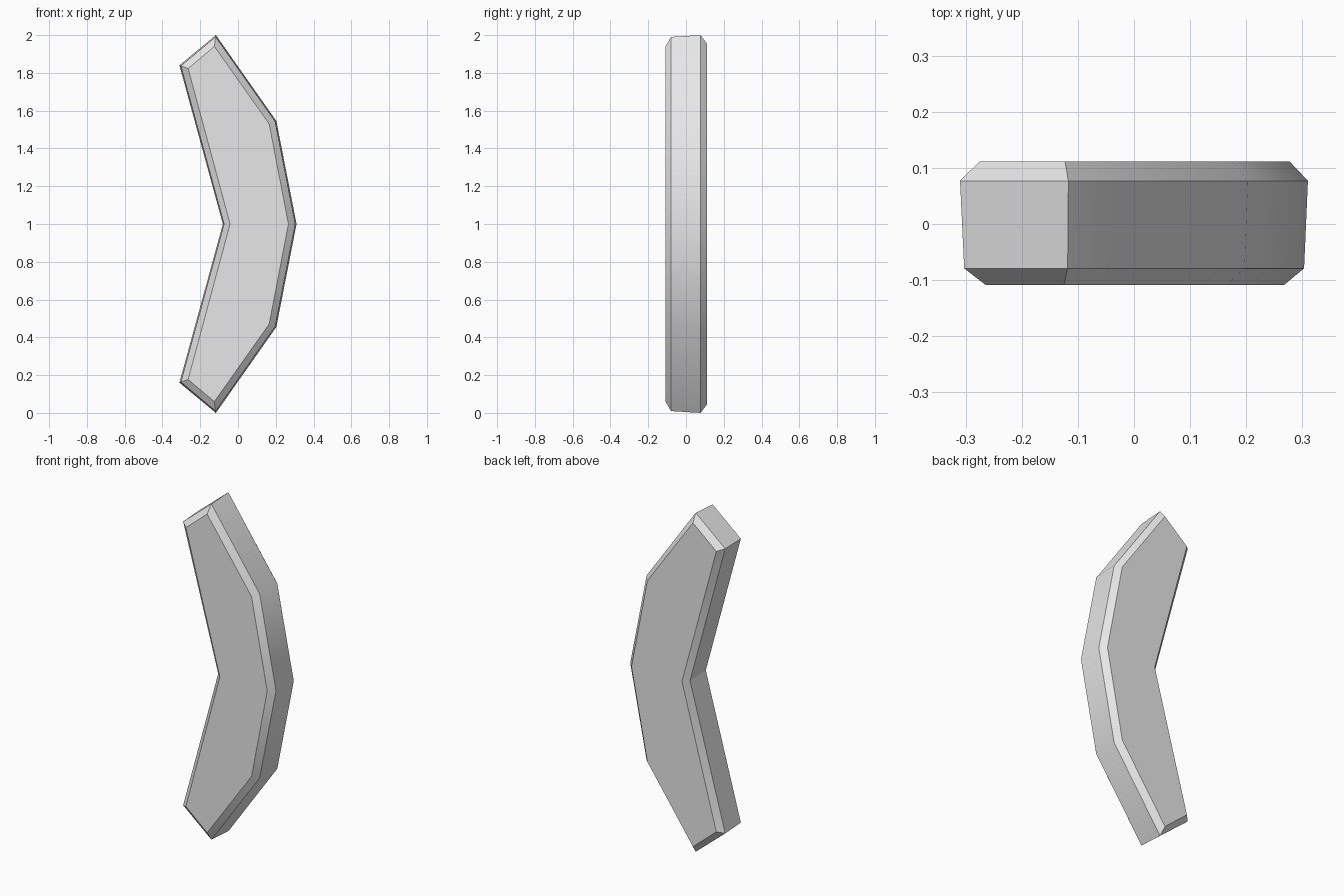
import bpy, bmesh, math
from mathutils import Vector

cube = bpy.data.objects.get("Cube")
if cube:
    bpy.data.objects.remove(cube)

# Upper half of the bent outline (x, z): widest rim and smallest cap
RIM = [(-0.08, 1.0), (-0.31, 1.84), (-0.117, 2.0), (0.203, 1.545), (0.31, 1.0)]
CAP = [(-0.042, 1.0), (-0.264, 1.823), (-0.125, 1.94), (0.165, 1.53), (0.267, 1.0)]

# Depth of each section, and how far it shrinks from rim to cap
SECTIONS = [(-0.109, 1.0), (-0.079, 0.16), (0.077, 0.0), (0.111, 0.75)]


def mirrored(half):
    """Close the outline by mirroring it about mid height."""
    lower = [(x, 2 - z) for x, z in reversed(half[1:-1])]
    return [Vector(p) for p in half + lower]


grey = bpy.data.materials.new("light grey")
grey.use_nodes = True
colour = (0.8, 0.8, 0.8, 1)
grey.diffuse_color = colour
grey.node_tree.nodes["Principled BSDF"].inputs["Base Color"].default_value = colour

# Bridge the sections into one bevelled solid
bm = bmesh.new()
rings = []
for y, t in SECTIONS:
    outline = [a.lerp(b, t) for a, b in zip(mirrored(RIM), mirrored(CAP))]
    rings.append([bm.verts.new((p.x, y, p.y)) for p in outline])
for a, b in zip(rings, rings[1:]):
    for i in range(len(a)):
        j = (i + 1) % len(a)
        bm.faces.new((a[i], a[j], b[j], b[i]))
bm.faces.new(rings[0])
bm.faces.new(rings[-1])
bmesh.ops.recalc_face_normals(bm, faces=bm.faces)

mesh = bpy.data.meshes.new("bent_bar")
bm.to_mesh(mesh)
bm.free()
mesh.materials.append(grey)
bar = bpy.data.objects.new("bent_bar", mesh)
bpy.context.collection.objects.link(bar)

# Smooth the gentle outer bends and keep the bevels crisp
bpy.ops.object.select_all(action="DESELECT")
bar.select_set(True)
bpy.context.view_layer.objects.active = bar
bpy.ops.object.shade_smooth_by_angle(angle=math.radians(30))
